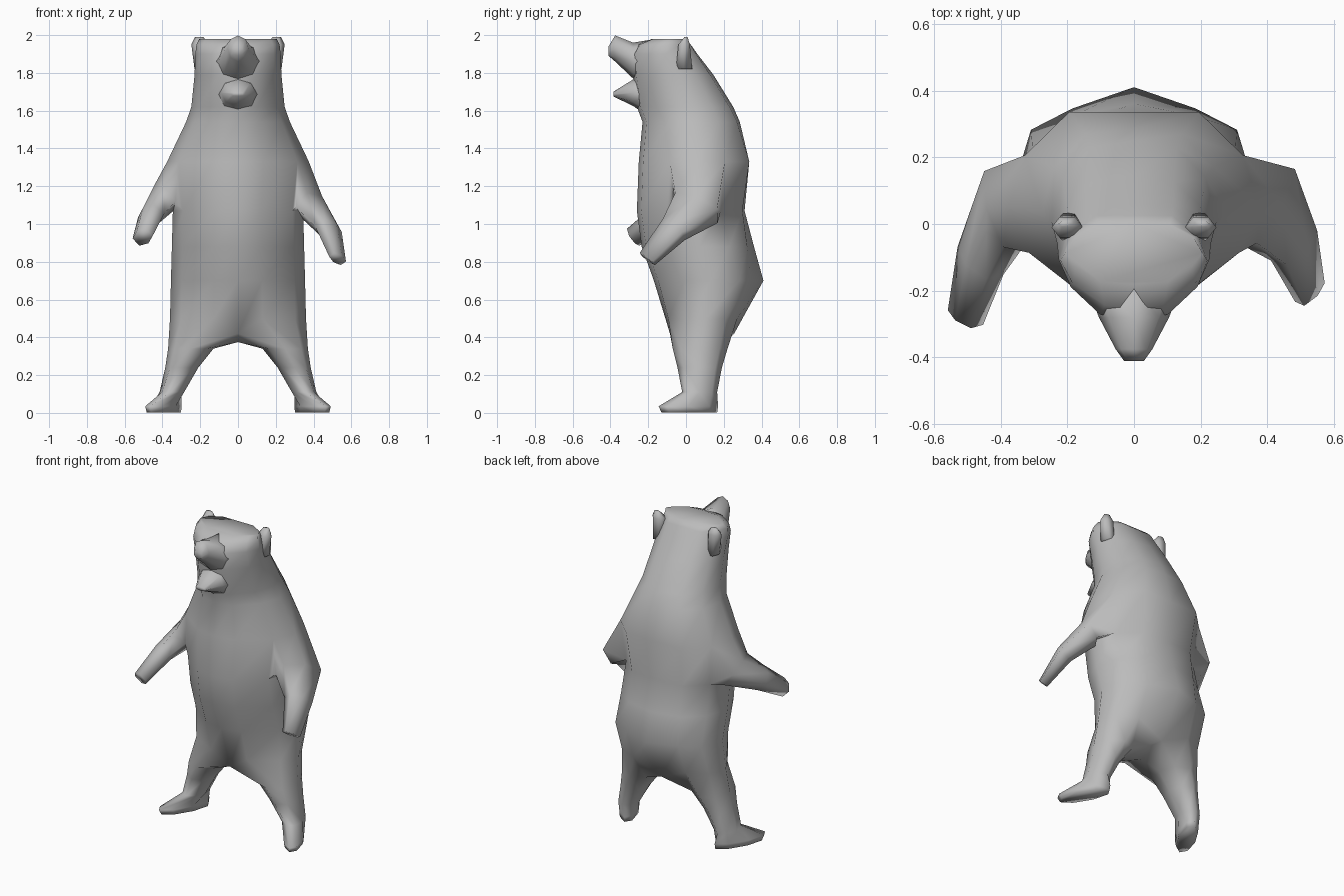
import bpy, bmesh
from math import sin, cos, radians, pi
from mathutils import Vector

if "Cube" in bpy.data.objects:
    bpy.data.objects.remove(bpy.data.objects["Cube"])

fur = bpy.data.materials.new("grey_fur")
fur.use_nodes = True
GREY = (0.5, 0.5, 0.5, 1)
fur.diffuse_color = GREY
fur.node_tree.nodes["Principled BSDF"].inputs["Base Color"].default_value = GREY


def finish(bm, name):
    bmesh.ops.recalc_face_normals(bm, faces=bm.faces)
    mesh = bpy.data.meshes.new(name)
    bm.to_mesh(mesh)
    bm.free()
    mesh.materials.append(fur)
    obj = bpy.data.objects.new(name, mesh)
    bpy.context.collection.objects.link(obj)
    bpy.ops.object.select_all(action="DESELECT")
    obj.select_set(True)
    bpy.context.view_layer.objects.active = obj
    bpy.ops.object.shade_smooth_by_angle(angle=radians(110))


def bridge(bm, a, b, skip=()):
    n = len(a)
    for i in range(n):
        if i not in skip:
            j = (i + 1) % n
            bm.faces.new((a[i], a[j], b[j], b[i]))


def grow(bm, loop, rings):
    """Continue an open loop through rings of points and cap the end."""
    for ring in rings:
        new = [bm.verts.new(p) for p in ring]
        bridge(bm, loop, new)
        loop = new
    bm.faces.new(loop)


def loft(name, rings):
    bm = bmesh.new()
    first = [bm.verts.new(p) for p in rings[0]]
    bm.faces.new(first)
    grow(bm, first, rings[1:])
    finish(bm, name)


# Torso and head rings, front centre first, running round by the left side
def body_ring(z, w, front, back, panel, blunt):
    across = (0, panel, .84, 1, .87, .52, 0)
    depth = (0, .04, .28, .52, .78, blunt, 1)
    half = [(w * a, front + (back - front) * d, z) for a, d in zip(across, depth)]
    return half + [(-x, y, h) for x, y, h in half[5:0:-1]]


# z, half width, front y, back y, share of the flat front, flatness of the back
BODY = [(.5, .36, -.11, .30, .36, .93), (.7, .355, -.17, .41, .36, .89),
        (.88, .35, -.235, .36, .36, .94), (1.07, .345, -.26, .31, .36, .98),
        (1.33, .375, -.25, .335, .36, 1), (1.54, .275, -.23, .285, .4, .97),
        (1.62, .247, -.26, .25, .4, .96), (1.79, .23, -.28, .145, .45, .96),
        (1.9, .226, -.285, .06, .45, .98), (1.95, .22, -.255, .025, .4, 1),
        (1.98, .205, -.18, 0, .5, 1)]
bm = bmesh.new()
levels = [[bm.verts.new(p) for p in body_ring(*r)] for r in BODY]
SHOULDER = 3
for i in range(len(levels) - 1):
    bridge(bm, levels[i], levels[i + 1], (2, 3, 8, 9) if i == SHOULDER else ())
bm.faces.new(levels[-1])

# Arms grow out of the shoulder openings: centre, aim, half width, half thickness
ARMS = {1: (((.395, .055, 1.085), (.6, -.5, -.5), .155, .08),
            ((.48, -.065, .97), (.35, -.7, -.6), .09, .055),
            ((.527, -.205, .815), (.2, -.65, -.7), .06, .03)),
        -1: (((.39, .045, 1.14), (.65, -.25, -.5), .14, .085),
             ((.46, -.11, 1.045), (.35, -.7, -.6), .085, .06),
             ((.505, -.28, .93), (.25, -.75, -.45), .06, .045))}


def arm_ring(side, centre, aim, wide, thick):
    d = Vector(aim).normalized()
    v = Vector((.6, 0, .8))
    v = (v - d * v.dot(d)).normalized()
    u = v.cross(d)
    pts = [Vector(centre) + u * wide * a + v * thick * b for a, b in
           ((-.85, -.6), (0, -1), (.85, -.6), (.85, .6), (0, 1), (-.85, .6))]
    return [(side * p.x, p.y, p.z) for p in pts]


for side, sections in ARMS.items():
    ids = (2, 3, 4) if side > 0 else (10, 9, 8)
    low, high = levels[SHOULDER], levels[SHOULDER + 1]
    opening = [low[k] for k in ids] + [high[k] for k in reversed(ids)]
    grow(bm, opening, [arm_ring(side, *s) for s in sections])

# Legs grow from the two halves of the lowest ring, meeting at the crotch
base = levels[0]
for k, y in ((0, -.085), (6, .255)):
    base[k].co.z, base[k].co.y = .42, y
crotch = bm.verts.new((0, .07, .375))
# z, inner x, outer x, front y, back y, outward turn of the toes
LEG = [(.34, .13, .37, -.07, .22, 0), (.24, .21, .385, -.045, .19, 0),
       (.11, .285, .415, -.02, .165, .1), (.035, .33, .46, -.145, .17, .45),
       (.003, .33, .455, -.13, .165, .45)]
for side in (1, -1):
    ids = range(7) if side > 0 else (0, 11, 10, 9, 8, 7, 6)
    rings = []
    for z, x0, x1, y0, y1, turn in LEG:
        cx, cy, rx, ry = (x0 + x1) / 2, (y0 + y1) / 2, (x1 - x0) / 2, (y1 - y0) / 2
        ring = []
        for k in range(8):
            t = (k - 1) * pi / 4
            dy = -ry * cos(t)
            ring.append((side * (cx + rx * sin(t) - turn * dy), cy + dy, z))
        rings.append(ring)
    grow(bm, [base[k] for k in ids] + [crotch], rings)
finish(bm, "body")


# Muzzle and jaw run forward from the face
def face_ring(y, w, low, high):
    mid, h = (low + high) / 2, (high - low) / 2
    return [(w * sin(k * pi / 4), y, mid + h * cos(k * pi / 4)) for k in range(8)]


loft("muzzle", [face_ring(*r) for r in (
    (-.19, .14, 1.73, 1.975), (-.28, .105, 1.77, 1.96),
    (-.375, .055, 1.86, 1.998), (-.41, .03, 1.89, 1.94))])
loft("lower_jaw", [face_ring(*r) for r in (
    (-.2, .12, 1.57, 1.78), (-.28, .09, 1.625, 1.765),
    (-.385, .035, 1.675, 1.7))])

# Ears sit on the back corners of the head
for side, label in ((1, "left_ear"), (-1, "right_ear")):
    loft(label, [[(side * (x + rx * cos(k * pi / 3)), y + ry * sin(k * pi / 3), z)
                  for k in range(6)] for x, y, z, rx, ry in (
        (.195, -.01, 1.82, .035, .05), (.2, -.01, 1.95, .047, .035),
        (.205, 0, 1.99, .022, .01))])
